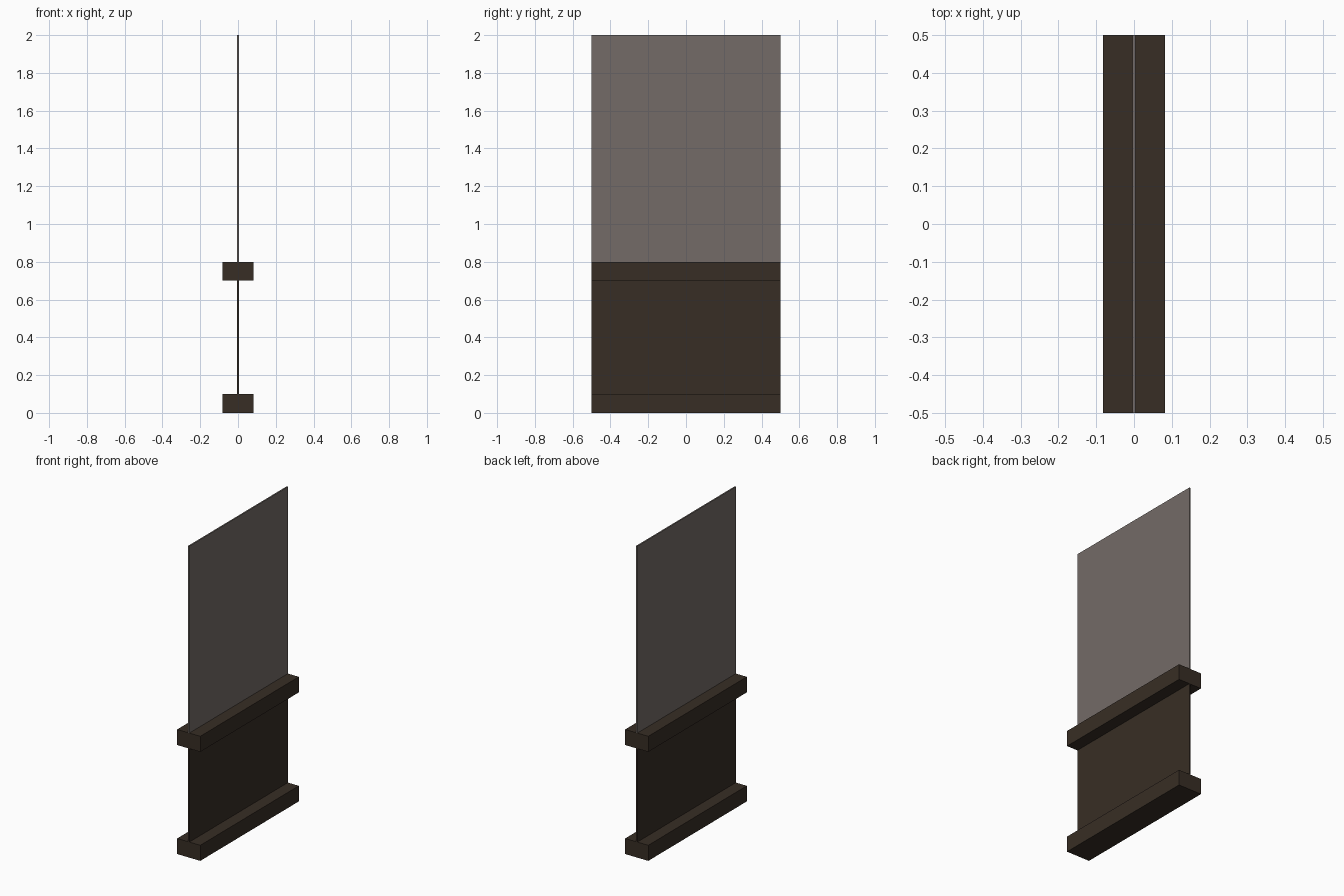
import bpy

if "Cube" in bpy.data.objects:
    bpy.data.objects.remove(bpy.data.objects["Cube"])


def material(name, rgb):
    m = bpy.data.materials.new(name)
    m.diffuse_color = (*rgb, 1.0)
    m.use_nodes = True
    m.node_tree.nodes["Principled BSDF"].inputs["Base Color"].default_value = m.diffuse_color
    return m


wood = material("dark brown wood", (0.0385, 0.0265, 0.0180))
grey = material("warm grey panel", (0.172, 0.147, 0.135))


def box(name, width, z0, z1, mat):
    """Box of full depth, centred on the origin, spanning z0 to z1."""
    bpy.ops.mesh.primitive_cube_add(size=1, location=(0, 0, (z0 + z1) / 2))
    ob = bpy.context.object
    ob.name = name
    ob.scale = (width, 1.0, z1 - z0)
    bpy.ops.object.transform_apply(location=False, rotation=False, scale=True)
    ob.data.materials.append(mat)
    return ob


# Thin wall panels
PANEL = 0.009
box("lower_panel", PANEL, 0.1, 0.7, wood)
box("upper_panel", PANEL, 0.8, 2.0, grey)

# Skirting and dado rails, sticking out on both sides
RAIL = 0.164
box("skirting_rail", RAIL, 0.0, 0.1, wood)
box("dado_rail", RAIL, 0.7, 0.8, wood)
